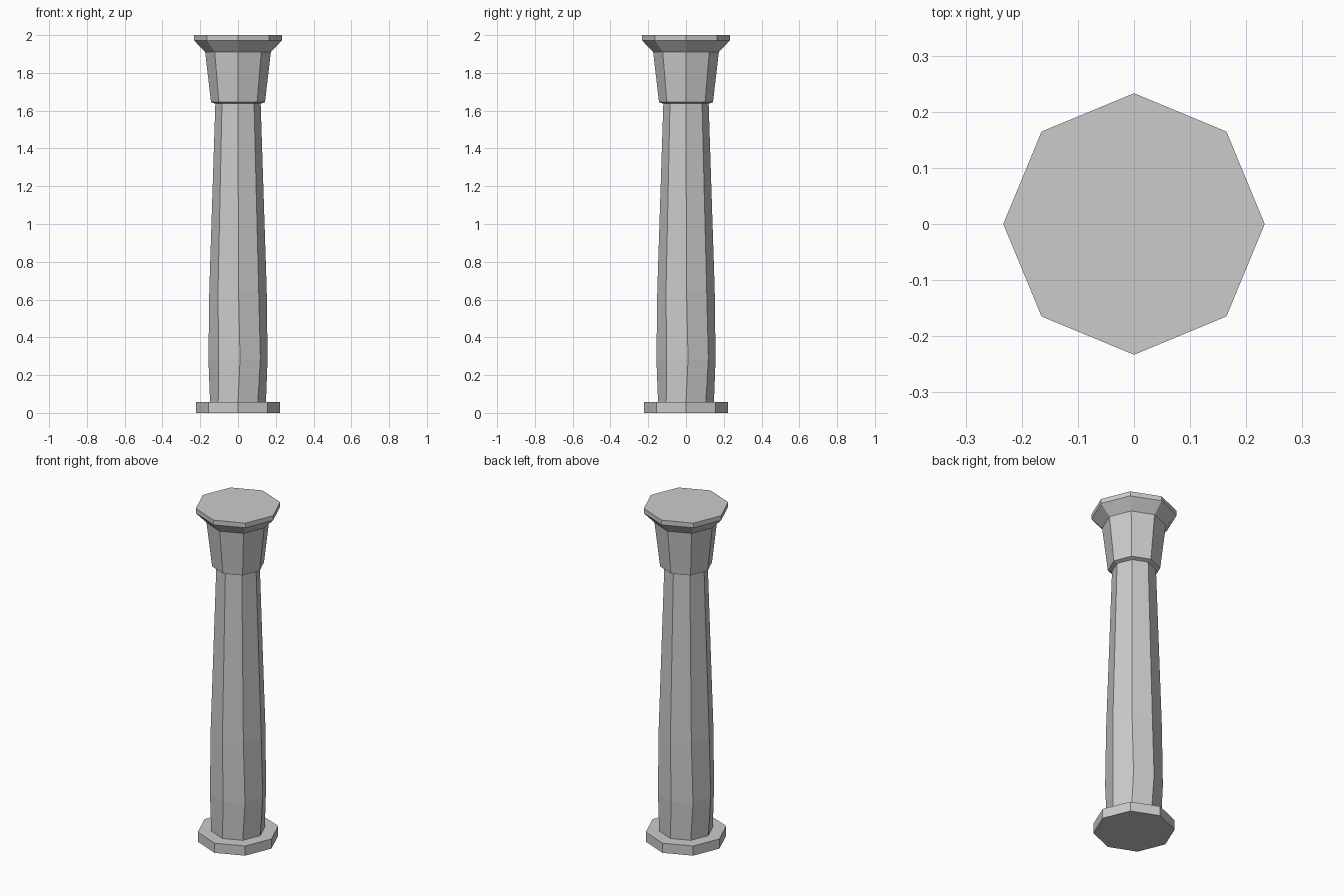
import bpy, bmesh
from math import cos, sin, pi, radians

if "Cube" in bpy.data.objects:
    bpy.data.objects.remove(bpy.data.objects["Cube"])

SIDES = 8


def column_part(name, rings):
    """Loft octagonal rings given as (height, radius, twist in degrees), capped at both ends."""
    bm = bmesh.new()
    loops = []
    for z, r, twist in rings:
        angles = [2 * pi * i / SIDES + radians(twist) for i in range(SIDES)]
        loops.append([bm.verts.new((r * cos(a), r * sin(a), z)) for a in angles])
    for low, high in zip(loops, loops[1:]):
        for i in range(SIDES):
            j = (i + 1) % SIDES
            bm.faces.new((low[i], low[j], high[j], high[i]))
    bm.faces.new(loops[0][::-1])
    bm.faces.new(loops[-1])
    mesh = bpy.data.meshes.new(name)
    bm.to_mesh(mesh)
    bm.free()
    obj = bpy.data.objects.new(name, mesh)
    bpy.context.collection.objects.link(obj)
    return obj


# Flat foot slab
column_part("plinth", [(0, 0.222, 0), (0.058, 0.222, 0)])

# Tapered shaft, bulging and slightly twisted near the foot
column_part("shaft", [(0.058, 0.148, 0), (0.285, 0.157, 4),
                      (0.65, 0.152, 1), (1.637, 0.12, 0)])

# Flared capital with a thin top slab
column_part("capital", [(1.637, 0.12, 0), (1.645, 0.143, 0), (1.911, 0.174, 0),
                        (1.972, 0.233, 0), (2.0, 0.233, 0)])
